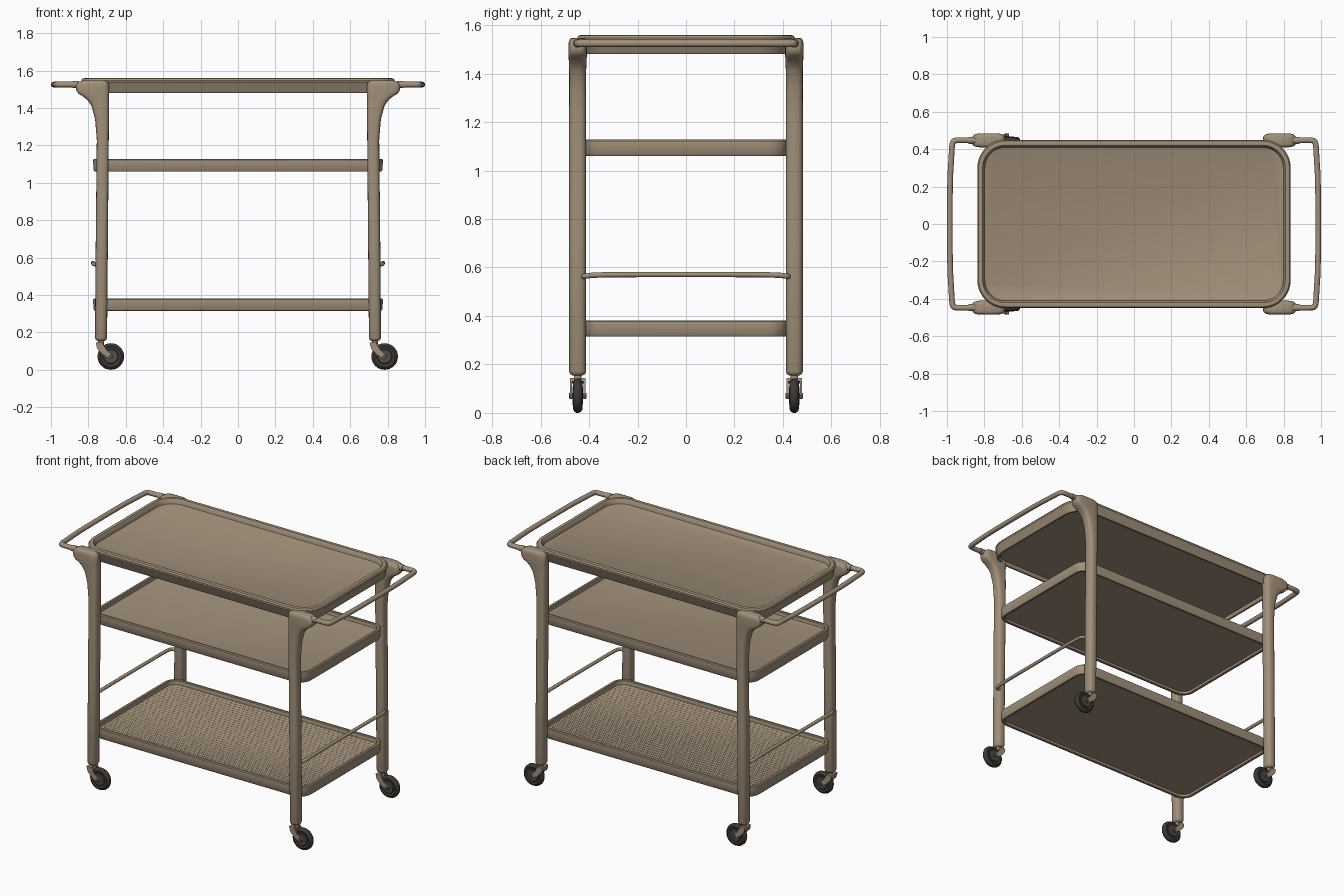
import bpy, bmesh, math
from mathutils import Vector, Matrix

if "Cube" in bpy.data.objects:
    bpy.data.objects.remove(bpy.data.objects["Cube"])


def material(name, rgb):
    m = bpy.data.materials.new(name)
    m.diffuse_color = (*rgb, 1)
    m.use_nodes = True
    m.node_tree.nodes["Principled BSDF"].inputs["Base Color"].default_value = m.diffuse_color
    return m


WOOD = material("warm tan", (0.36, 0.28, 0.195))
RUBBER = material("dark rubber", (0.045, 0.040, 0.034))
HUB = material("dark hub", (0.085, 0.075, 0.062))


def finish(bm, name, mat, angle=35):
    bmesh.ops.recalc_face_normals(bm, faces=bm.faces)
    me = bpy.data.meshes.new(name)
    bm.to_mesh(me)
    bm.free()
    me.materials.append(mat)
    ob = bpy.data.objects.new(name, me)
    bpy.context.collection.objects.link(ob)
    bpy.ops.object.select_all(action='DESELECT')
    ob.select_set(True)
    bpy.context.view_layer.objects.active = ob
    bpy.ops.object.shade_smooth_by_angle(angle=math.radians(angle))
    return ob


def loft(rings, name, mat, angle=35):
    """Skin a stack of equal-length point rings and cap both ends."""
    bm = bmesh.new()
    vs = [[bm.verts.new(p) for p in r] for r in rings]
    n = len(vs[0])
    for a, b in zip(vs, vs[1:]):
        for i in range(n):
            j = (i + 1) % n
            bm.faces.new((a[i], a[j], b[j], b[i]))
    bm.faces.new(vs[0])
    bm.faces.new(vs[-1])
    return finish(bm, name, mat, angle)


def rounded_rect(hx, hy, r, z, steps=10):
    pts = []
    for k, (sx, sy) in enumerate(((1, 1), (-1, 1), (-1, -1), (1, -1))):
        for i in range(steps + 1):
            a = (k + i / steps) * math.pi / 2
            pts.append((sx * (hx - r) + r * math.cos(a), sy * (hy - r) + r * math.sin(a), z))
    return pts


def tray(name, hx, hy, r, profile):
    """profile: (inset, z) from the upper floor, over the rim, to the underside."""
    rings = [rounded_rect(hx - d, hy - d, max(r - d, 0.01), z) for d, z in profile]
    return loft(rings, name, WOOD)


def tube(name, pts, radius, mat=WOOD, sides=14):
    pts = [Vector(p) for p in pts]
    rings = []
    for i, p in enumerate(pts):
        t = (pts[min(i + 1, len(pts) - 1)] - pts[max(i - 1, 0)]).normalized()
        u = Vector((0, 0, 1)) if abs(t.z) < 0.9 else Vector((1, 0, 0))
        v = t.cross(u).normalized()
        u = v.cross(t)
        rings.append([p + radius * (math.cos(a) * u + math.sin(a) * v)
                      for a in (2 * math.pi * k / sides for k in range(sides))])
    return loft(rings, name, mat, 50)


def smooth_path(pts, rounds=3):
    """Corner-cutting that keeps the end points."""
    for _ in range(rounds):
        out = [pts[0]]
        for a, b in zip(pts, pts[1:]):
            a, b = Vector(a), Vector(b)
            out += [a.lerp(b, 0.25), a.lerp(b, 0.75)]
        pts = out + [pts[-1]]
    return pts


def wheel_part(name, profile, x, y, z, mat, sides=32):
    """Lathe (radius, y offset) about an axle along y."""
    rings = [[(x + r * math.cos(a), y + d, z + r * math.sin(a))
              for a in (2 * math.pi * k / sides for k in range(sides))] for r, d in profile]
    return loft(rings, name, mat)


# Trays and shelves
tray("top_tray", 0.838, 0.45, 0.15, [
    (0.046, 1.525), (0.040, 1.528), (0.036, 1.550), (0.029, 1.558), (0.018, 1.560),
    (0.007, 1.557), (0.0, 1.548), (0.0, 1.538), (0.006, 1.530), (0.012, 1.487),
    (0.017, 1.481), (0.028, 1.481), (0.032, 1.487), (0.034, 1.505)])


def shelf(name, z0, z1):
    return tray(name, 0.775, 0.425, 0.085, [
        (0.034, z1 - 0.026), (0.028, z1 - 0.024), (0.024, z1 - 0.004), (0.019, z1),
        (0.007, z1), (0.001, z1 - 0.005), (0.0, z1 - 0.014), (0.003, z0 + 0.008),
        (0.008, z0 + 0.001), (0.018, z0), (0.024, z0 + 0.004), (0.026, z0 + 0.018)])


shelf("middle_shelf", 1.06, 1.128)
shelf("lower_shelf", 0.315, 0.382)

# Slatted floor of the lower shelf, slats shortened at the rounded corners
COUNT, HX, HY, R = 30, 0.747, 0.397, 0.06
for i in range(COUNT):
    y = -HY + (i + 0.5) * 2 * HY / COUNT
    over = max(0, abs(y) - (HY - R))
    length = HX - R + math.sqrt(R * R - over * over)
    tube("slat", [(-length, y, 0.346), (length, y, 0.346)], 0.0125, sides=10)

# Legs: height, inner x, outer x, half depth, squareness
LEG = [(0.155, 0.712, 0.752, 0.022, 2.4), (0.160, 0.704, 0.760, 0.031, 2.4),
       (0.172, 0.700, 0.765, 0.035, 2.6), (0.75, 0.695, 0.760, 0.035, 2.6),
       (1.23, 0.691, 0.755, 0.035, 2.8), (1.34, 0.690, 0.764, 0.035, 3),
       (1.41, 0.690, 0.783, 0.035, 3.2), (1.44, 0.690, 0.803, 0.036, 3.4),
       (1.46, 0.690, 0.827, 0.037, 3.6), (1.475, 0.690, 0.851, 0.038, 4),
       (1.487, 0.690, 0.862, 0.038, 4), (1.50, 0.690, 0.866, 0.038, 4),
       (1.522, 0.690, 0.866, 0.038, 4), (1.535, 0.694, 0.858, 0.036, 4),
       (1.544, 0.702, 0.840, 0.031, 4), (1.548, 0.715, 0.820, 0.022, 4)]


def leg_ring(sx, sy, z, x0, x1, hy, n, sides=28):
    ring = []
    for k in range(sides):
        a = 2 * math.pi * k / sides
        c, s = math.cos(a), math.sin(a)
        px = math.copysign(abs(c) ** (2 / n), c) * (x1 - x0) / 2
        py = math.copysign(abs(s) ** (2 / n), s) * hy
        ring.append((sx * ((x0 + x1) / 2 + px), sy * 0.447 + py, z))
    return ring


for sx in (-1, 1):
    for sy in (-1, 1):
        loft([leg_ring(sx, sy, *row) for row in LEG], "leg", WOOD, 45)
        y = sy * 0.447
        # Collar where the handle enters the leg
        tube("handle_collar", [(sx * 0.85, y, 1.525), (sx * 0.885, y, 1.525)], 0.019)

        # Caster: every wheel trails towards +x
        px, wx, wz = sx * 0.732, sx * 0.732 + 0.052, 0.071
        tube("caster_stem", [(px, y, 0.115), (px, y, 0.165)], 0.016)
        wheel_part("wheel", [(0.040, -0.014), (0.056, -0.019), (0.066, -0.014), (0.071, -0.005),
                             (0.071, 0.005), (0.066, 0.014), (0.056, 0.019), (0.040, 0.014)],
                   wx, y, wz, RUBBER)
        wheel_part("wheel_hub", [(0.036, -0.022), (0.040, -0.018), (0.040, 0.018), (0.036, 0.022)],
                   wx, y, wz, HUB)
        wheel_part("axle", [(0.012, -0.036), (0.012, 0.036)], wx, y, wz, HUB, 16)
        # Fork: two slanted arms and a crown above the tyre
        for side in (-1, 1):
            outline = [(-0.027, 0.142), (0.008, 0.142), (0.030, 0.105), (0.064, 0.078),
                       (0.062, 0.062), (0.047, 0.058), (0.010, 0.080), (-0.020, 0.112)]
            loft([[(px + a, y + side * d, h) for a, h in outline] for d in (0.024, 0.032)],
                 "caster_fork", WOOD)
        crown = [(-0.027, 0.145), (0.008, 0.145), (0.010, 0.130), (-0.024, 0.122)]
        loft([[(px + a, y + d, h) for a, h in crown] for d in (-0.032, 0.032)],
             "caster_crown", WOOD)

    # Push handle
    half = [(0.86, 0.447), (0.95, 0.449), (0.972, 0.44), (0.976, 0.36), (0.985, 0.22)]
    path = [(sx * a, b, 1.525) for a, b in half]
    path += [(a, -b, c) for a, b, c in reversed(path)]
    tube("push_handle", smooth_path(path), 0.0155)

    # Guard rail above the lower shelf
    half = [(0.742, 0.425, 0.562), (0.772, 0.418, 0.564), (0.775, 0.38, 0.569), (0.775, 0.25, 0.571)]
    path = [(sx * a, b, c) for a, b, c in half]
    path += [(a, -b, c) for a, b, c in reversed(path)]
    tube("guard_rail", smooth_path(path), 0.011)
